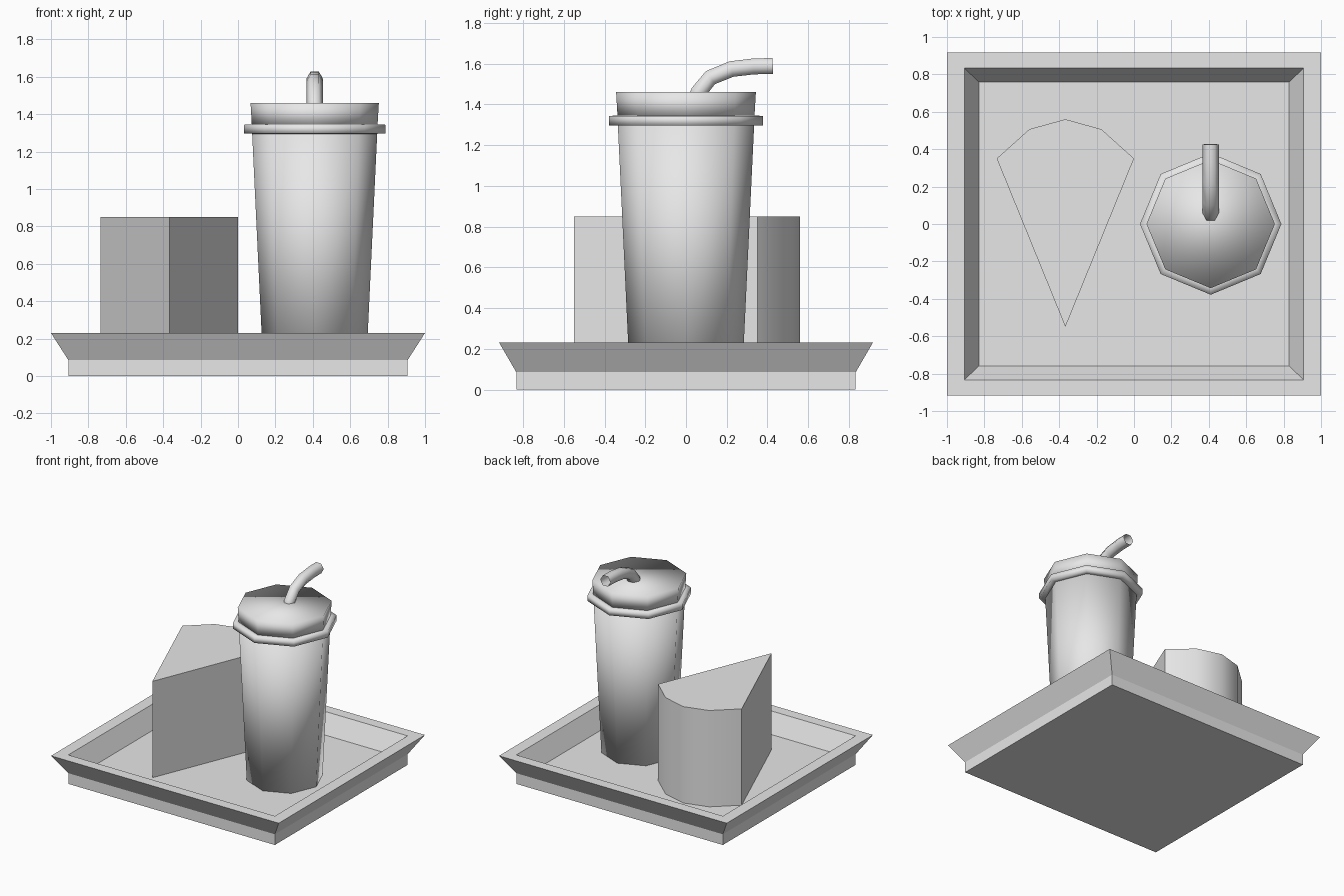
import bpy, bmesh
from math import cos, sin, pi
from mathutils import Vector

cube = bpy.data.objects.get("Cube")
if cube:
    bpy.data.objects.remove(cube, do_unlink=True)

GREY = (0.8, 0.8, 0.8, 1.0)
grey = bpy.data.materials.new("plain grey")
grey.use_nodes = True
grey.diffuse_color = GREY
grey.node_tree.nodes["Principled BSDF"].inputs["Base Color"].default_value = GREY


def loft(name, rings, cap_start=True, cap_end=True, smooth=False):
    """Skin a list of equal-length point rings into one object."""
    bm = bmesh.new()
    loops = [[bm.verts.new(p) for p in ring] for ring in rings]
    n = len(loops[0])
    for a, b in zip(loops, loops[1:]):
        for i in range(n):
            j = (i + 1) % n
            bm.faces.new((a[i], a[j], b[j], b[i]))
    if cap_start:
        bm.faces.new(loops[0][::-1])
    if cap_end:
        bm.faces.new(loops[-1])
    bmesh.ops.recalc_face_normals(bm, faces=bm.faces)
    for f in bm.faces:
        f.smooth = smooth
    mesh = bpy.data.meshes.new(name)
    bm.to_mesh(mesh)
    bm.free()
    mesh.materials.append(grey)
    obj = bpy.data.objects.new(name, mesh)
    bpy.context.collection.objects.link(obj)
    return obj


def rectangle(x, y, z):
    return [(-x, -y, z), (x, -y, z), (x, y, z), (-x, y, z)]


def octagon(centre_x, radius, z):
    return [(centre_x + radius * cos(i * pi / 4), radius * sin(i * pi / 4), z)
            for i in range(8)]


FLOOR = 0.085
CUP_X = 0.41

# Tray: base, flared outer wall, flat rim, sloping inner wall, floor
loft("tray", [rectangle(0.907, 0.833, 0), rectangle(0.907, 0.833, 0.085),
              rectangle(1, 0.917, 0.23), rectangle(0.907, 0.833, 0.23),
              rectangle(0.828, 0.758, FLOOR)])

# Wedge-shaped box with a faceted rounded back
outline = [(-0.367, -0.55), (0, 0.35), (-0.175, 0.507),
           (-0.367, 0.56), (-0.559, 0.507), (-0.734, 0.35)]
loft("wedge_box", [[(x, y, z) for x, y in outline] for z in (FLOOR, 0.85)])
wedge = bpy.data.objects["wedge_box"]
for face in wedge.data.polygons:
    # the curved back is smooth, the straight sides and caps stay flat
    face.use_smooth = face.normal.y > 0.3

# Cup body, lid flange and lid
profiles = {
    "cup_body": [(0.277, FLOOR), (0.335, 1.31)],
    "lid_flange": [(0.335, 1.295), (0.378, 1.297), (0.378, 1.343), (0.337, 1.345)],
    "lid_top": [(0.336, 1.34), (0.343, 1.46)],
}
for name, profile in profiles.items():
    loft(name, [octagon(CUP_X, r, z) for r, z in profile], smooth=True)

# Bent hexagonal straw, open at the end
path = [Vector((CUP_X, y, z)) for y, z in
        [(0.035, 1.40), (0.062, 1.46), (0.12, 1.531),
         (0.223, 1.573), (0.333, 1.586), (0.426, 1.588)]]
side = Vector((1, 0, 0))
rings = []
for i, p in enumerate(path):
    along = (path[min(i + 1, len(path) - 1)] - path[max(i - 1, 0)]).normalized()
    up = side.cross(along)
    rings.append([p + 0.045 * (side * cos(k * pi / 3) + up * sin(k * pi / 3))
                  for k in range(6)])
loft("straw", rings, cap_end=False, smooth=True)
